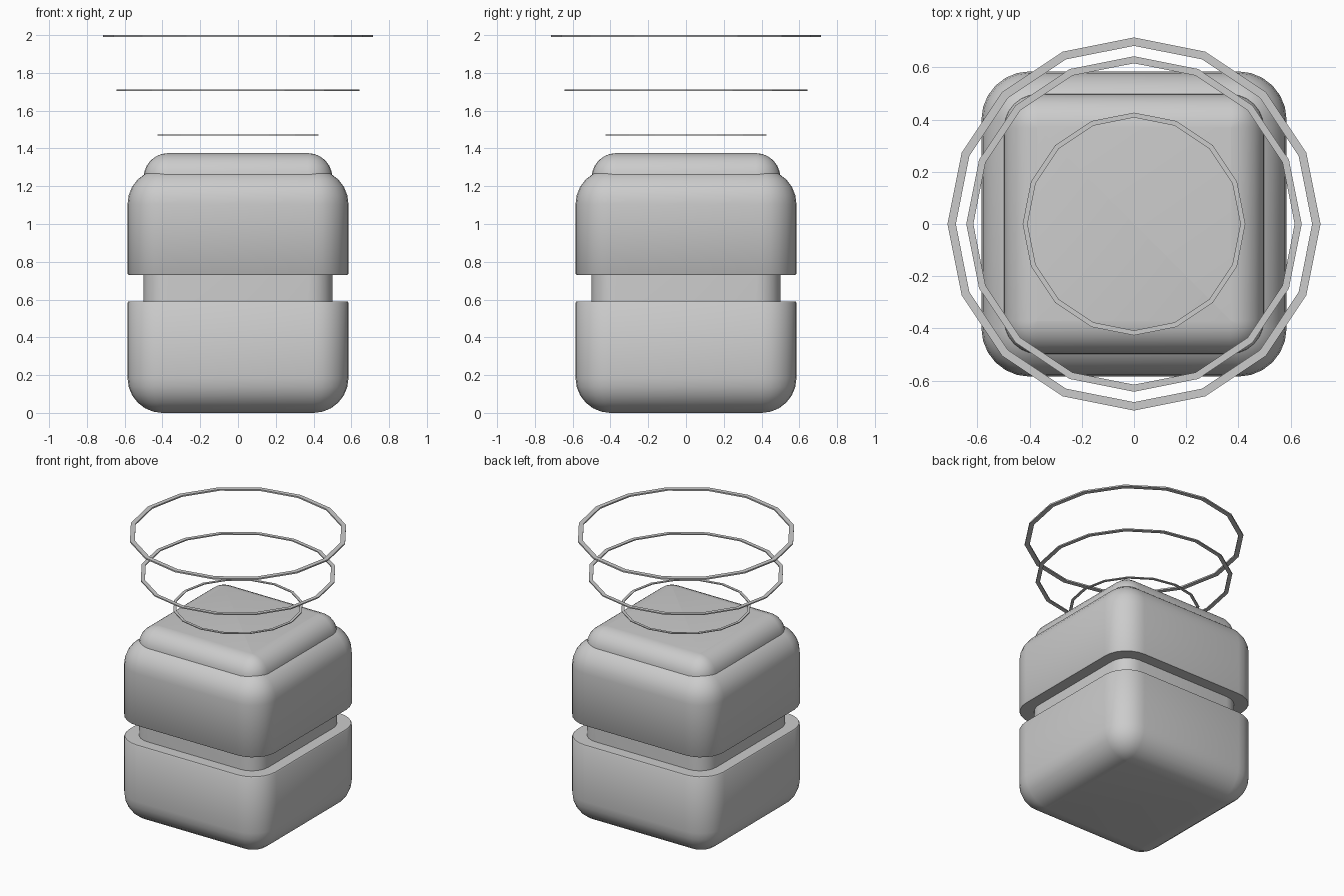
import bpy, bmesh
from math import sin, cos, pi

if "Cube" in bpy.data.objects:
    bpy.data.objects.remove(bpy.data.objects["Cube"])

SEG = 6  # segments per rounded corner


def finish(name, bm, angle):
    bmesh.ops.recalc_face_normals(bm, faces=bm.faces)
    me = bpy.data.meshes.new(name)
    bm.to_mesh(me)
    bm.free()
    ob = bpy.data.objects.new(name, me)
    bpy.context.collection.objects.link(ob)
    bpy.context.view_layer.objects.active = ob
    ob.select_set(True)
    bpy.ops.object.shade_smooth_by_angle(angle=angle)
    ob.select_set(False)
    return ob


def rounded_block(name, half, r, profile):
    """Stack of rounded squares; profile holds (inset, z)."""
    bm = bmesh.new()
    rings = []
    for inset, z in profile:
        c, rad = half - r, max(r - inset, 0.002)
        ring = []
        for q, (sx, sy) in enumerate(((1, 1), (-1, 1), (-1, -1), (1, -1))):
            for i in range(SEG + 1):
                a = (q + i / SEG) * pi / 2
                ring.append(bm.verts.new((sx * c + rad * cos(a), sy * c + rad * sin(a), z)))
        rings.append(ring)
    for lo, hi in zip(rings, rings[1:]):
        n = len(lo)
        for i in range(n):
            j = (i + 1) % n
            bm.faces.new((lo[i], lo[j], hi[j], hi[i]))
    bm.faces.new(rings[0])
    bm.faces.new(rings[-1])
    return finish(name, bm, 0.9)


def round_over(r, z_end, direction):
    """Quarter-round profile from the side wall to the flat end."""
    pts = []
    for i in range(SEG + 1):
        a = i / SEG * pi / 2
        pts.append((r * (1 - cos(a)), z_end - direction * r * (1 - sin(a))))
    return pts


def flat_ring(name, outer, width, z_top, thick):
    bm = bmesh.new()
    n = 16
    section = ((outer, z_top), (outer, z_top - thick),
               (outer - width, z_top - thick), (outer - width, z_top))
    loops = [[bm.verts.new((r * cos(2 * pi * k / n), r * sin(2 * pi * k / n), z))
              for r, z in section] for k in range(n)]
    for k in range(n):
        a, b = loops[k], loops[(k + 1) % n]
        for i in range(4):
            j = (i + 1) % 4
            bm.faces.new((a[i], a[j], b[j], b[i]))
    return finish(name, bm, 0.1)


# Outer shells, above and below the groove
HALF, R = 0.585, 0.185
lip = [(0.005, 0.59), (0.0, 0.583)]
rounded_block("lower_shell", HALF, R, round_over(R, 0.0, -1)[::-1] + lip[::-1])
rounded_block("upper_shell", HALF, R, [(0.005, 0.73), (0.0, 0.737)] + round_over(R, 1.29, 1))

# Inner core: shows in the groove and as the raised cap
rounded_block("inner_core", 0.5, 0.13, [(0.0, 0.3)] + round_over(0.13, 1.375, 1))

# Floating rings
for name, outer, width, z, t in (("small_ring", 0.427, 0.019, 1.474, 0.006),
                                 ("middle_ring", 0.643, 0.027, 1.712, 0.008),
                                 ("large_ring", 0.715, 0.032, 2.0, 0.01)):
    flat_ring(name, outer, width, z, t)
